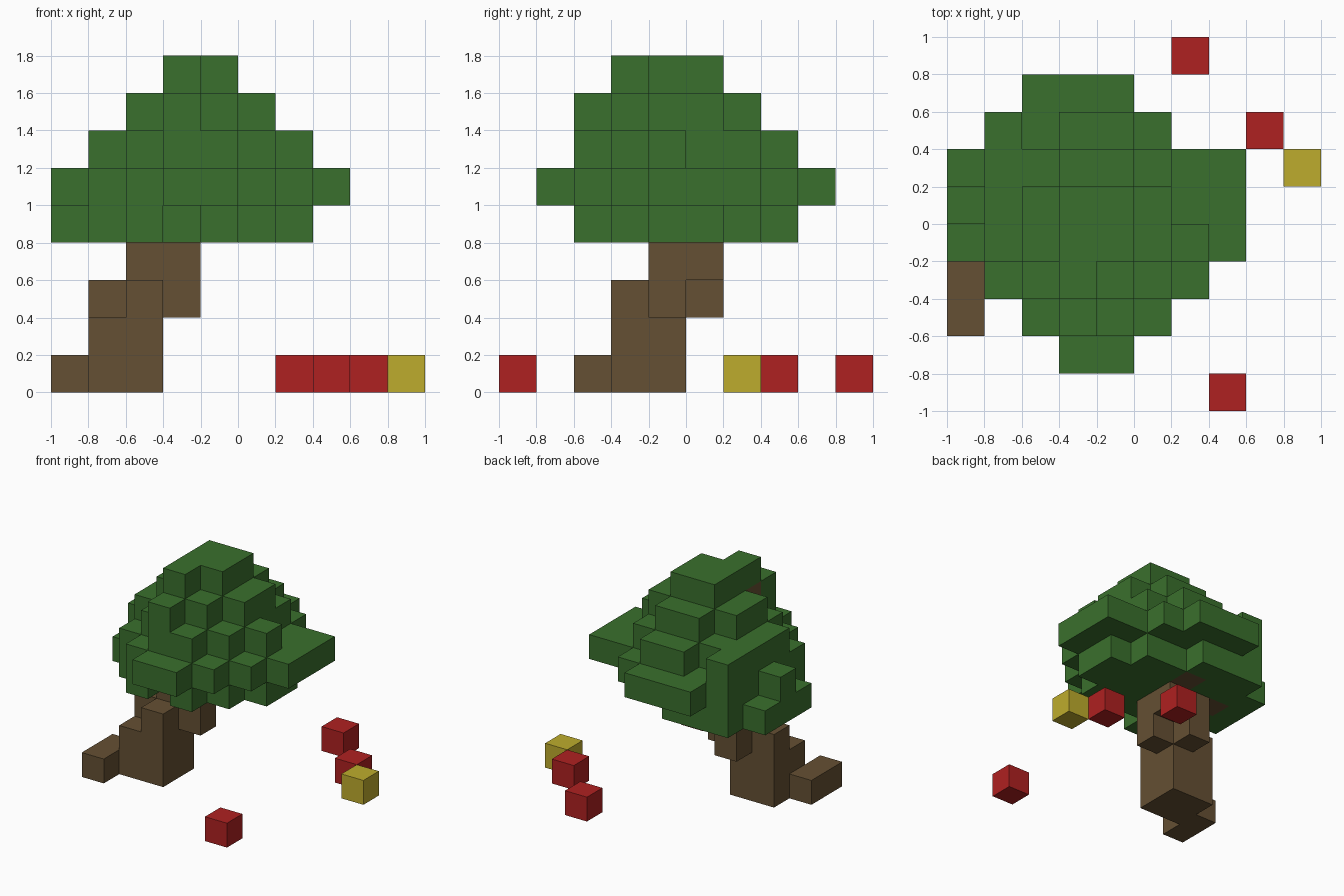
import bpy
import bmesh
from mathutils import Vector

if "Cube" in bpy.data.objects:
    bpy.data.objects.remove(bpy.data.objects["Cube"], do_unlink=True)

SIZE = 0.2  # edge of one block
DIRECTIONS = [Vector(d) for d in ((1, 0, 0), (-1, 0, 0), (0, 1, 0),
                                  (0, -1, 0), (0, 0, 1), (0, 0, -1))]


def material(name, color):
    mat = bpy.data.materials.new(name)
    mat.use_nodes = True
    mat.diffuse_color = (*color, 1)
    mat.node_tree.nodes["Principled BSDF"].inputs["Base Color"].default_value = (*color, 1)
    return mat


def layer(level, first_row, *rows):
    """Blocks of one level; each row string marks filled columns with #."""
    return {(x, first_row + r, level)
            for r, row in enumerate(rows)
            for x, mark in enumerate(row) if mark == "#"}


def build(name, cells, solid, mat):
    """Outer skin of a set of blocks, skipping faces hidden by other blocks."""
    bm = bmesh.new()
    for cell in sorted(cells):
        center = Vector(cell) + Vector((0.5, 0.5, 0.5))
        for d in DIRECTIONS:
            if tuple(int(c + s) for c, s in zip(cell, d)) in solid:
                continue
            u = Vector((d.y, d.z, d.x))
            v = d.cross(u)
            corners = [(-1, -1), (1, -1), (1, 1), (-1, 1)]
            points = [center + (d + u * a + v * b) / 2 for a, b in corners]
            bm.faces.new([bm.verts.new(((p.x - 5) * SIZE, (p.y - 5) * SIZE, p.z * SIZE))
                          for p in points])
    bmesh.ops.remove_doubles(bm, verts=bm.verts, dist=0.001)
    mesh = bpy.data.meshes.new(name)
    bm.to_mesh(mesh)
    bm.free()
    mesh.materials.append(mat)
    bpy.context.collection.objects.link(bpy.data.objects.new(name, mesh))


green = material("leaf green", (0.042, 0.162, 0.026))
brown = material("bark brown", (0.130, 0.080, 0.033))
red = material("fruit red", (0.430, 0.015, 0.015))
yellow = material("fruit yellow", (0.515, 0.413, 0.026))

# Leaning trunk with a root, ending in branches inside the crown
trunk = (layer(0, 2, "#", "###", ".##")
         | layer(1, 3, ".##", ".##")
         | layer(2, 3, "..#", ".###", "..#")
         | layer(3, 4, "..##", "..##")
         | {(1, 5, 4), (3, 6, 4), (3, 3, 7)})

# Leaf crown, level by level, rows from front to back
leaves = (layer(4, 2, "..#.#", ".#####", "#######", "#######", "######", ".###")
          | layer(5, 1, "...##", "..####", ".######", ".#######",
                  "########", ".#######", ".#####", "..###")
          | layer(6, 2, "...##", "..####", ".######", ".#####", ".#####", ".#.##")
          | layer(7, 2, "...#", "...##", "..####", "..####", "...##")
          | layer(8, 3, "...#", "...##", "...##"))
leaves -= trunk

solid = trunk | leaves
build("trunk", trunk, solid, brown)
build("leaf_crown", leaves, solid, green)

# Fallen fruit
fruits = [("red_fruit_back", (6, 9, 0), red), ("red_fruit_side", (8, 7, 0), red),
          ("red_fruit_front", (7, 0, 0), red), ("yellow_fruit", (9, 6, 0), yellow)]
for name, cell, mat in fruits:
    build(name, {cell}, {cell}, mat)
